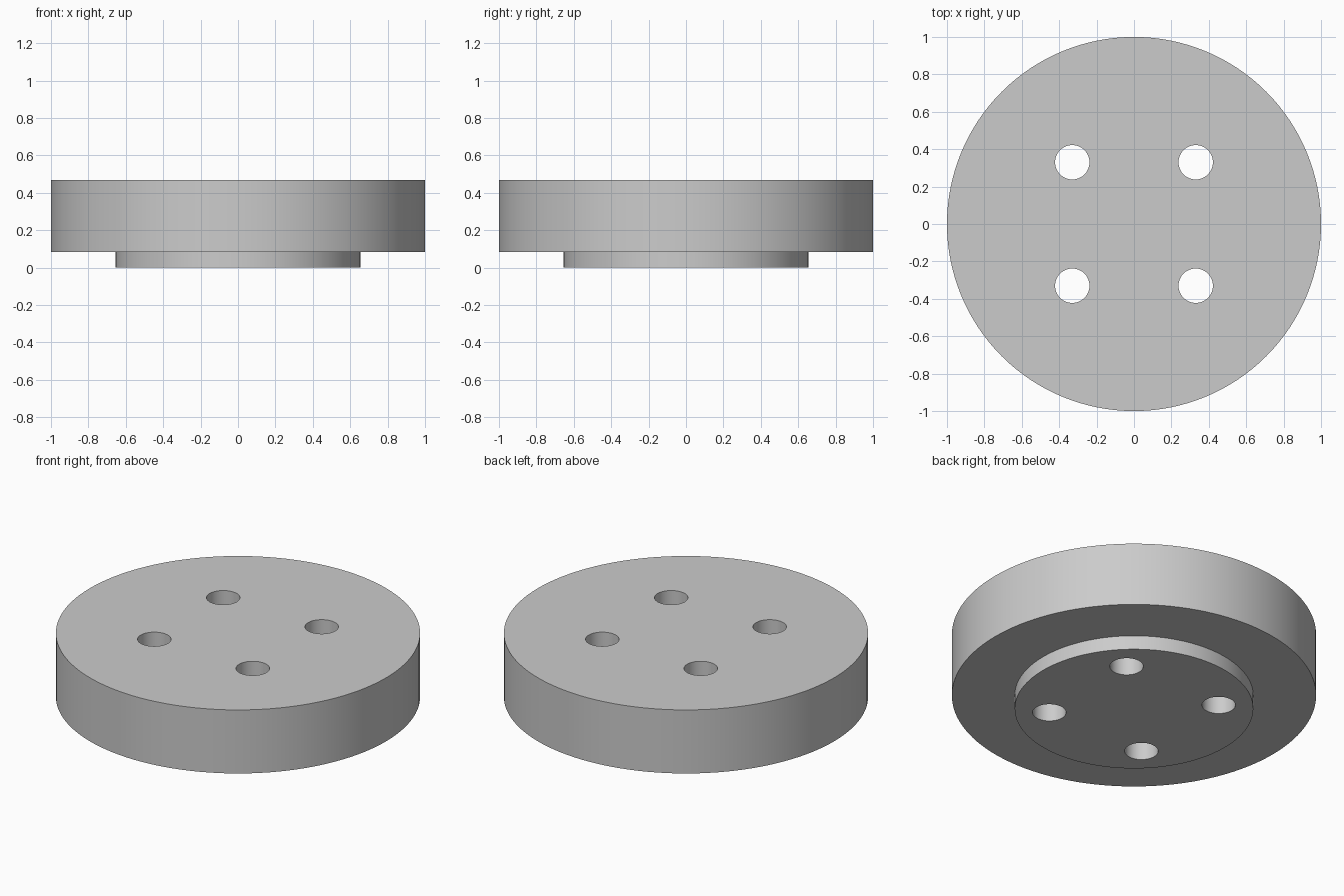
import bpy, bmesh
from math import cos, sin, pi, radians

cube = bpy.data.objects.get("Cube")
if cube:
    bpy.data.objects.remove(cube, do_unlink=True)

grey = bpy.data.materials.new("plain grey")
grey.use_nodes = True
colour = (0.6, 0.6, 0.6, 1)
grey.diffuse_color = colour
grey.node_tree.nodes["Principled BSDF"].inputs["Base Color"].default_value = colour


def turned(bm, profile, sides, cx=0, cy=0):
    """Closed solid turned from (radius, height) points, listed bottom to top."""
    rings = []
    for r, z in profile:
        angles = [2 * pi * i / sides for i in range(sides)]
        rings.append([bm.verts.new((cx + r * cos(a), cy + r * sin(a), z)) for a in angles])
    for low, high in zip(rings, rings[1:]):
        for i in range(sides):
            j = (i + 1) % sides
            bm.faces.new((low[i], low[j], high[j], high[i]))
    bm.faces.new(rings[0][::-1])
    bm.faces.new(rings[-1])


def make_object(name, bm):
    mesh = bpy.data.meshes.new(name)
    bm.to_mesh(mesh)
    bm.free()
    mesh.materials.append(grey)
    obj = bpy.data.objects.new(name, mesh)
    bpy.context.collection.objects.link(obj)
    return obj


# Wide disc with a shallow round boss underneath
BOSS_R, STEP, TOP = 0.655, 0.085, 0.47
bm = bmesh.new()
turned(bm, [(BOSS_R, 0), (BOSS_R, STEP), (1, STEP), (1, TOP)], 128)
disc = make_object("stepped_disc", bm)

# Four bolt holes straight through
bm = bmesh.new()
for x in (-0.33, 0.33):
    for y in (-0.33, 0.33):
        turned(bm, [(0.092, -0.1), (0.092, 0.6)], 48, x, y)
cutter = make_object("hole_cutter", bm)

cut = disc.modifiers.new("bolt_holes", "BOOLEAN")
cut.operation = "DIFFERENCE"
cut.solver = "EXACT"
cut.object = cutter

# Apply the cut, drop the cutter, then smooth the round walls
bpy.ops.object.select_all(action="DESELECT")
disc.select_set(True)
bpy.context.view_layer.objects.active = disc
bpy.ops.object.modifier_apply(modifier=cut.name)
bpy.data.objects.remove(cutter, do_unlink=True)
bpy.ops.object.shade_smooth_by_angle(angle=radians(30))
